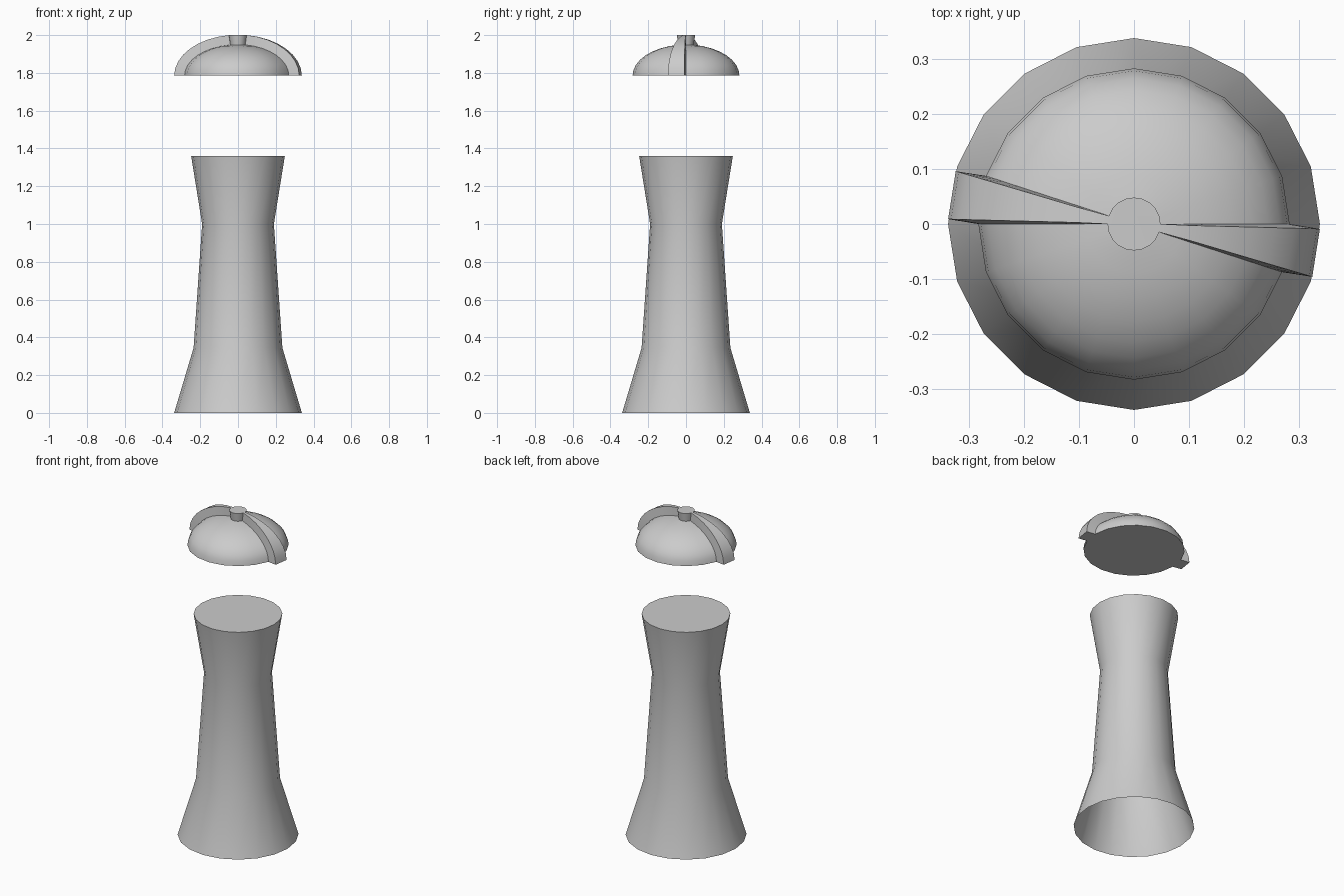
import bpy, bmesh
from math import sin, cos, atan2, hypot, radians, pi

if "Cube" in bpy.data.objects:
    bpy.data.objects.remove(bpy.data.objects["Cube"])

SIDES = 20


def ring_mesh(bm, profile):
    """Lathe (radius, z) points into rings of quads; returns rings and face columns."""
    rings = [[bm.verts.new((r * cos(2 * pi * i / SIDES), r * sin(2 * pi * i / SIDES), z))
              for i in range(SIDES)] for r, z in profile]
    columns = [[] for _ in range(SIDES)]
    for a, b in zip(rings, rings[1:]):
        for i in range(SIDES):
            j = (i + 1) % SIDES
            columns[i].append(bm.faces.new((a[i], a[j], b[j], b[i])))
    return rings, columns


def finish(bm, name):
    bm.normal_update()
    mesh = bpy.data.meshes.new(name)
    bm.to_mesh(mesh)
    bm.free()
    ob = bpy.data.objects.new(name, mesh)
    bpy.context.collection.objects.link(ob)
    bpy.ops.object.select_all(action='DESELECT')
    ob.select_set(True)
    bpy.context.view_layer.objects.active = ob
    bpy.ops.object.shade_smooth_by_angle(angle=radians(30))
    return ob


# Flared body: capped at the top, open underneath
bm = bmesh.new()
rings, _ = ring_mesh(bm, [(0.338, 0), (0.235, 0.345), (0.19, 1.0), (0.248, 1.36)])
bm.faces.new(rings[-1])
finish(bm, "body")

# Floating domed cap
BASE, R_IN, H_IN, R_OUT, H_OUT = 1.785, 0.283, 0.165, 0.338, 0.217
bm = bmesh.new()
steps, t_end = 8, radians(81.8)
prof = [(R_IN * cos(t_end * k / steps), BASE + H_IN * sin(t_end * k / steps))
        for k in range(steps + 1)]
rings, columns = ring_mesh(bm, prof)
bm.faces.new(reversed(rings[0]))
top = bm.faces.new(rings[-1])

# Knob and two opposite ribs, raised together from the dome surface
region = [top] + columns[SIDES - 1] + columns[SIDES // 2 - 1]
res = bmesh.ops.extrude_face_region(bm, geom=region)
old = [f for f in region if f.is_valid]
if old:
    bmesh.ops.delete(bm, geom=old, context='FACES')
for v in [g for g in res["geom"] if isinstance(g, bmesh.types.BMVert)]:
    r, a = hypot(v.co.x, v.co.y), atan2(v.co.y, v.co.x)
    if r > prof[-1][0] + 0.005:
        # narrow the rib slightly towards its outer face
        on_axis = abs(sin(a)) < 0.01
        a += radians(-1.5 if on_axis else 1.5)
    r *= R_OUT / R_IN
    v.co = (r * cos(a), r * sin(a), BASE + (v.co.z - BASE) * H_OUT / H_IN)
bmesh.ops.recalc_face_normals(bm, faces=bm.faces[:])
finish(bm, "domed_cap")
